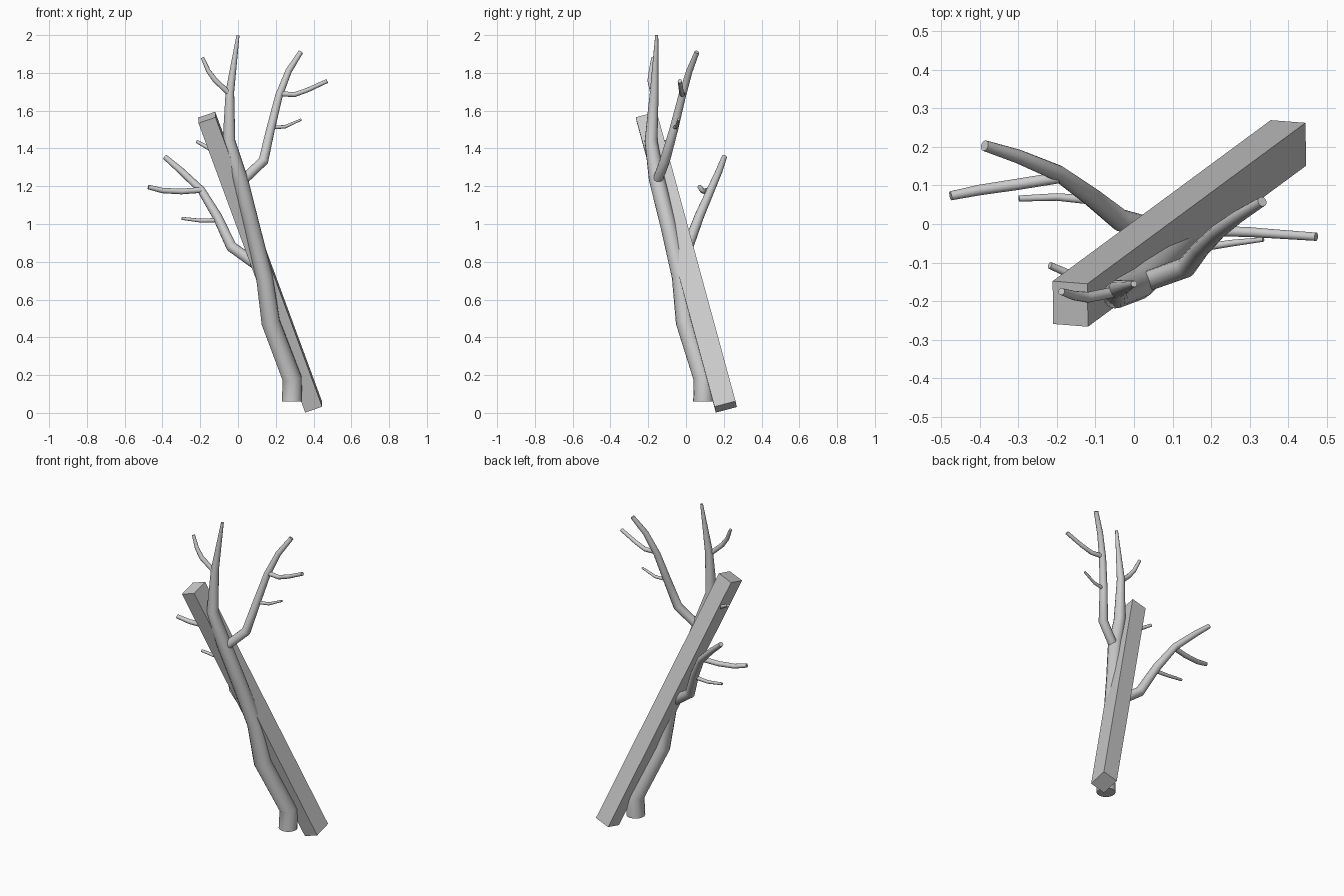
import bpy, bmesh, math
from mathutils import Vector

if "Cube" in bpy.data.objects:
    bpy.data.objects.remove(bpy.data.objects["Cube"])

SIDES = 14


def finish(name, bm, smooth):
    bmesh.ops.recalc_face_normals(bm, faces=bm.faces)
    me = bpy.data.meshes.new(name)
    bm.to_mesh(me)
    bm.free()
    ob = bpy.data.objects.new(name, me)
    bpy.context.collection.objects.link(ob)
    if smooth:
        bpy.ops.object.select_all(action='DESELECT')
        ob.select_set(True)
        bpy.context.view_layer.objects.active = ob
        bpy.ops.object.shade_smooth_by_angle(angle=math.radians(40))
    return ob


def limb(name, path):
    """Tapered round tube through (x, y, z, radius) points, capped at both ends."""
    pts = [Vector(p[:3]) for p in path]
    bm = bmesh.new()
    rings, side = [], Vector((1, 0.2, 0.1))
    for i, p in enumerate(pts):
        before = (p - pts[i - 1]).normalized() if i else Vector()
        after = (pts[i + 1] - p).normalized() if i < len(pts) - 1 else Vector()
        t = (before + after).normalized()
        if i == 0 and abs(t.x) > 0.8:
            side = Vector((0, 0, 1))
        side = (side - t * side.dot(t)).normalized()
        up = t.cross(side)
        ring = []
        for k in range(SIDES):
            a = 2 * math.pi * k / SIDES
            ring.append(bm.verts.new(p + (side * math.cos(a) + up * math.sin(a)) * path[i][3]))
        rings.append(ring)
    for a, b in zip(rings, rings[1:]):
        for k in range(SIDES):
            n = (k + 1) % SIDES
            bm.faces.new((a[k], a[n], b[n], b[k]))
    bm.faces.new(rings[0][::-1])
    bm.faces.new(rings[-1])
    return finish(name, bm, True)


# leaning square beam
low, high = Vector((0.4, 0.21, 0.032)), Vector((-0.165, -0.207, 1.564))
d = (high - low).normalized()
ex = Vector((0.09, -0.007, 0))
ex.z = -(ex.x * d.x + ex.y * d.y) / d.z
ey = d.cross(ex).normalized() * 0.115
bm = bmesh.new()
ends = [[bm.verts.new(c + ex * sx / 2 + ey * sy / 2)
         for sx, sy in ((-1, -1), (1, -1), (1, 1), (-1, 1))] for c in (low, high)]
for k in range(4):
    n = (k + 1) % 4
    bm.faces.new((ends[0][k], ends[0][n], ends[1][n], ends[1][k]))
bm.faces.new(ends[0][::-1])
bm.faces.new(ends[1])
finish("leaning_beam", bm, False)

# trunk, running up into the main leader
limb("trunk", [(0.285, 0.092, 0.06, 0.054), (0.287, 0.092, 0.18, 0.052),
               (0.173, -0.004, 0.48, 0.050), (0.14, -0.03, 0.72, 0.045),
               (0.075, -0.09, 0.98, 0.043), (0.01, -0.155, 1.24, 0.042),
               (-0.048, -0.185, 1.44, 0.034), (-0.043, -0.168, 1.70, 0.023),
               (0.0, -0.155, 2.0, 0.008)])

# two large side branches
limb("right_branch", [(0.015, -0.155, 1.22, 0.026), (0.135, -0.112, 1.335, 0.027),
                      (0.172, -0.065, 1.5, 0.023), (0.217, -0.02, 1.68, 0.02),
                      (0.268, 0.018, 1.81, 0.017), (0.332, 0.058, 1.91, 0.013)])
limb("left_branch", [(0.12, -0.035, 0.77, 0.03), (-0.035, 0.01, 0.88, 0.029),
                     (-0.11, 0.07, 1.04, 0.025), (-0.195, 0.131, 1.18, 0.021),
                     (-0.3, 0.175, 1.28, 0.018), (-0.387, 0.203, 1.355, 0.014)])

# twigs
twigs = {
    "right_upper_twig": [(0.21, -0.018, 1.69, 0.014), (0.3, -0.021, 1.685, 0.013),
                         (0.37, -0.026, 1.71, 0.012), (0.472, -0.033, 1.757, 0.011)],
    "right_lower_twig": [(0.172, -0.062, 1.51, 0.010), (0.25, -0.05, 1.515, 0.009),
                         (0.335, -0.04, 1.553, 0.006)],
    "left_upper_twig": [(-0.195, 0.12, 1.18, 0.015), (-0.3, 0.103, 1.172, 0.015),
                        (-0.4, 0.088, 1.177, 0.014), (-0.475, 0.073, 1.196, 0.012)],
    "left_lower_twig": [(-0.11, 0.062, 1.02, 0.012), (-0.2, 0.07, 1.018, 0.010),
                        (-0.298, 0.066, 1.03, 0.008)],
    "leader_upper_twig": [(-0.045, -0.175, 1.69, 0.014), (-0.12, -0.19, 1.76, 0.014),
                          (-0.157, -0.185, 1.81, 0.012), (-0.188, -0.175, 1.88, 0.009)],
    "leader_lower_twig": [(-0.04, -0.18, 1.39, 0.013), (-0.14, -0.142, 1.393, 0.012),
                          (-0.218, -0.107, 1.437, 0.009)],
}
for name, path in twigs.items():
    limb(name, path)
